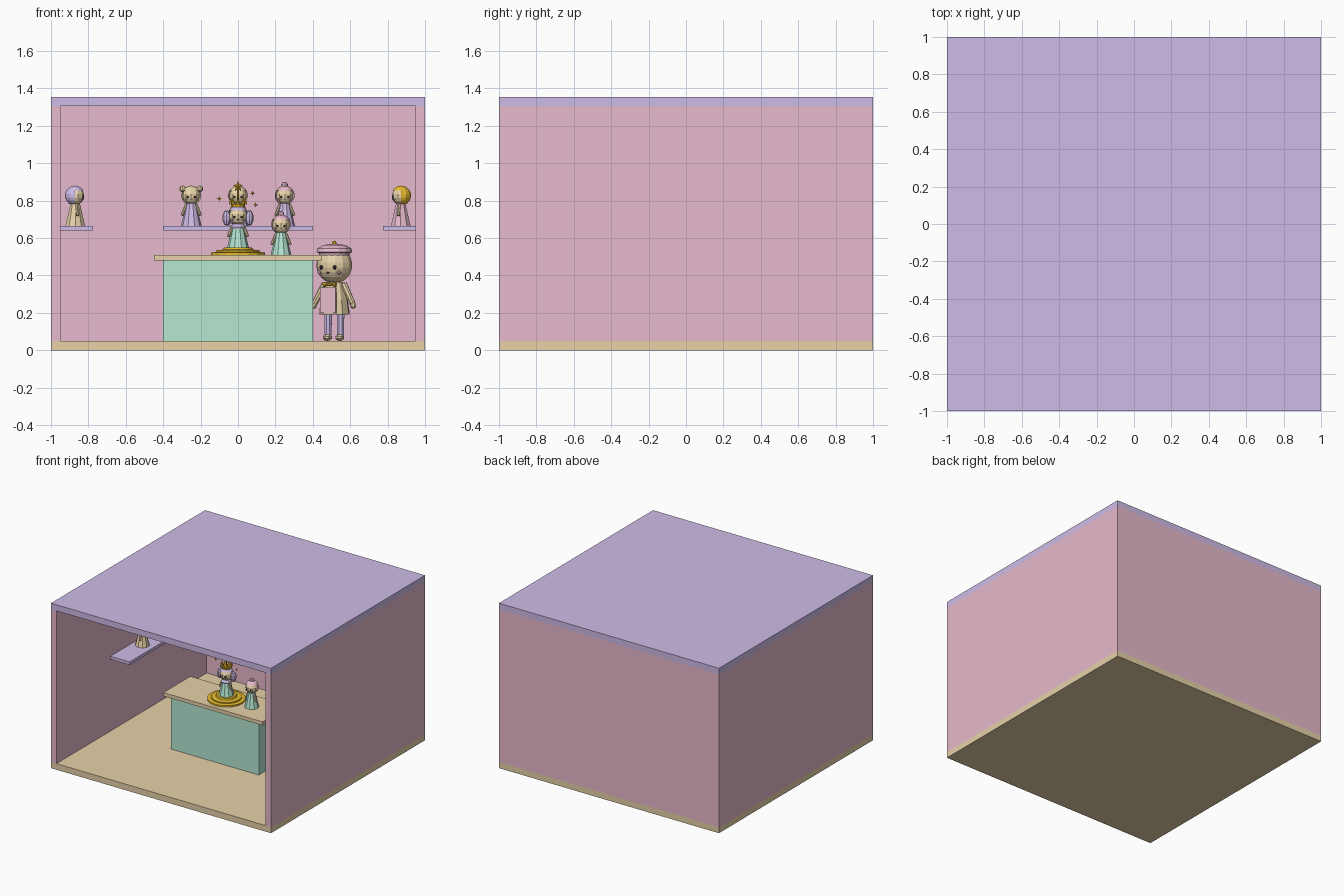
import bpy, bmesh, math
from mathutils import Matrix, Vector

cube = bpy.data.objects.get("Cube")
if cube:
    bpy.data.objects.remove(cube, do_unlink=True)


def material(name, rgb):
    lin = [((c / 255 + 0.055) / 1.055) ** 2.4 if c > 10 else c / 3294 for c in rgb] + [1]
    m = bpy.data.materials.new(name)
    m.use_nodes = True
    m.diffuse_color = lin
    m.node_tree.nodes["Principled BSDF"].inputs["Base Color"].default_value = lin
    return m


PINK = material("pastel pink", (248, 200, 220))
LAVENDER = material("lavender", (221, 202, 248))
MINT = material("mint", (195, 248, 226))
CREAM = material("cream", (249, 226, 182))
GOLD = material("gold", (245, 198, 50))
DARK = material("dark brown", (70, 50, 60))

I = Matrix.Identity(4)


def finish(name, bm, mat, frame=I):
    bmesh.ops.recalc_face_normals(bm, faces=bm.faces)
    bm.transform(frame)
    me = bpy.data.meshes.new(name)
    bm.to_mesh(me)
    bm.free()
    me.materials.append(mat)
    ob = bpy.data.objects.new(name, me)
    bpy.context.collection.objects.link(ob)
    return ob


def box(name, mat, lo, hi, frame=I):
    lo, hi = Vector(lo), Vector(hi)
    bm = bmesh.new()
    bmesh.ops.create_cube(bm, size=1)
    bm.transform(Matrix.Translation((lo + hi) / 2) @ Matrix.Diagonal((*(hi - lo), 1)))
    return finish(name, bm, mat, frame)


def ball(name, mat, centre, r, frame=I, scale=(1, 1, 1), seg=10, keep=None):
    bm = bmesh.new()
    bmesh.ops.create_uvsphere(bm, u_segments=seg, v_segments=max(5, seg - 3), radius=r)
    if keep:
        drop = [f for f in bm.faces if not keep(f.calc_center_median() / r)]
        bmesh.ops.delete(bm, geom=drop, context="FACES")
    bm.transform(Matrix.Translation(centre) @ Matrix.Diagonal((*scale, 1)))
    return finish(name, bm, mat, frame)


def lathe(name, mat, profile, frame=I, seg=10):
    # Closed solid of revolution from (radius, height) points
    bm = bmesh.new()
    rings = [[bm.verts.new((r * math.cos(math.tau * i / seg), r * math.sin(math.tau * i / seg), z))
              for i in range(seg)] for r, z in profile]
    for a, b in zip(rings, rings[1:]):
        for i in range(seg):
            j = (i + 1) % seg
            bm.faces.new((a[i], a[j], b[j], b[i]))
    bm.faces.new(rings[0])
    bm.faces.new(rings[-1])
    return finish(name, bm, mat, frame)


def rod(name, mat, a, b, ra, rb, frame=I):
    a, b = Vector(a), Vector(b)
    turn = (b - a).to_track_quat("Z", "Y").to_matrix().to_4x4()
    return lathe(name, mat, [(ra, 0), (rb, (b - a).length)],
                 frame @ Matrix.Translation(a) @ turn, 8)


def star(name, mat, centre, r, points, inner, frame=I):
    bm = bmesh.new()
    rim = []
    for i in range(points * 2):
        a, d = math.pi * i / points, r * (inner if i % 2 else 1)
        rim.append(bm.verts.new((d * math.sin(a), 0, d * math.cos(a))))
    tips = [bm.verts.new((0, s * r * 0.3, 0)) for s in (-1, 1)]
    for i in range(len(rim)):
        for t in tips:
            bm.faces.new((rim[i], rim[(i + 1) % len(rim)], t))
    bm.transform(Matrix.Translation(centre))
    return finish(name, bm, mat, frame)


def face(name, r, z, frame):
    # Eyes and mouth set on the front of a head, cheeks beside them
    for s, side in ((-1, "right"), (1, "left")):
        ball(f"{name}_{side}_eye", DARK, (s * r * 0.4, -r * 0.88, z - r * 0.12), r * 0.12, frame, seg=8)
        ball(f"{name}_{side}_cheek", PINK, (s * r * 0.58, -r * 0.72, z - r * 0.4), r * 0.11, frame, seg=6)
    ball(f"{name}_mouth", DARK, (0, -r * 0.87, z - r * 0.42), r * 0.08, frame, (1.5, 1, 0.6), 6)


def doll(name, loc, dress, hair, style, turn=0, size=1):
    frame = (Matrix.Translation(loc) @ Matrix.Rotation(turn, 4, "Z") @ Matrix.Scale(size, 4))
    lathe(f"{name}_dress", dress, [(0.055, 0), (0.043, 0.05), (0.026, 0.12)], frame)
    ball(f"{name}_head", CREAM, (0, 0, 0.16), 0.048, frame)
    face(name, 0.048, 0.16, frame)
    ball(f"{name}_hair", hair, (0, 0.002, 0.162), 0.053, frame, seg=12,
         keep=lambda c: c.y > 0.1 or c.z > 0.45)
    for s, side in ((-1, "right"), (1, "left")):
        rod(f"{name}_{side}_arm", CREAM, (s * 0.026, -0.005, 0.112), (s * 0.05, -0.012, 0.055),
            0.009, 0.008, frame)
        if style == "buns":
            ball(f"{name}_{side}_bun", hair, (s * 0.046, 0, 0.198), 0.018, frame, seg=8)
        if style == "pigtails":
            ball(f"{name}_{side}_pigtail", hair, (s * 0.058, 0.005, 0.15), 0.024, frame,
                 (0.9, 0.9, 1.7), 8)
    if style == "topknot":
        ball(f"{name}_topknot", hair, (0, 0, 0.217), 0.018, frame, seg=8)
    return frame


# Room shell, open at the front
box("floor", CREAM, (-1, -1, 0), (1, 1, 0.05))
box("ceiling", LAVENDER, (-1, -1, 1.305), (1, 1, 1.355))
box("back_wall", PINK, (-0.95, 0.95, 0.05), (0.95, 1, 1.305))
for s, side in ((-1, "right"), (1, "left")):
    box(f"{side}_wall", PINK, (min(s, s * 0.95), -1, 0.05), (max(s, s * 0.95), 1, 1.305))
    box(f"{side}_shelf", LAVENDER, (min(s * 0.95, s * 0.775), -0.3, 0.64),
        (max(s * 0.95, s * 0.775), 0.3, 0.665))
box("back_shelf", LAVENDER, (-0.4, 0.78, 0.64), (0.4, 0.95, 0.665))

# Counter
box("counter_body", MINT, (-0.4, -0.3, 0.05), (0.4, 0, 0.48))
box("counter_top", CREAM, (-0.45, -0.325, 0.48), (0.45, 0.025, 0.51))

# Shelf dolls
doll("bun_doll", (-0.25, 0.865, 0.665), LAVENDER, CREAM, "buns")
doll("middle_doll", (0, 0.865, 0.665), LAVENDER, CREAM, "plain")
doll("topknot_doll", (0.25, 0.865, 0.665), LAVENDER, PINK, "topknot")
doll("right_shelf_doll", (-0.87, 0, 0.665), CREAM, LAVENDER, "plain", math.pi / 2)
doll("left_shelf_doll", (0.87, 0, 0.665), PINK, GOLD, "plain", -math.pi / 2)

# Display dolls on the counter
doll("small_doll", (0.23, -0.15, 0.51), MINT, PINK, "topknot")
stand = Matrix.Translation((0, -0.15, 0.51))
lathe("gold_pedestal", GOLD, [(0.145, 0), (0.145, 0.012), (0.115, 0.015), (0.115, 0.025),
                              (0.08, 0.028), (0.075, 0.04)], stand, 16)
crown_frame = doll("princess", (0, -0.15, 0.55), MINT, LAVENDER, "pigtails", 0, 1.05)
lathe("princess_collar", LAVENDER, [(0.036, 0.095), (0.04, 0.105), (0.028, 0.118)], crown_frame)
lathe("crown_band", GOLD, [(0.034, 0.205), (0.036, 0.222)], crown_frame)
for i in range(8):
    a = math.tau * i / 8
    p = Vector((0.035 * math.cos(a), 0.035 * math.sin(a), 0.22))
    rod("crown_spike", GOLD, p, p * 1.1 + Vector((0, 0, 0.012)), 0.011, 0.001, crown_frame)
star("crown_star", GOLD, (0, -0.15, 0.875), 0.03, 5, 0.42)
rod("star_stem", GOLD, (0, -0.15, 0.775), (0, -0.15, 0.86), 0.005, 0.004)
for x, z in ((-0.1, 0.81), (0.078, 0.84), (0.094, 0.777)):
    star("sparkle", GOLD, (x, -0.15, z), 0.014, 4, 0.4)

# Shopkeeper beside the counter, turned slightly towards it
keeper = Matrix.Translation((0.515, 0.1, 0.05)) @ Matrix.Rotation(-0.4, 4, "Z")
lathe("keeper_tunic", CREAM, [(0.085, 0.14), (0.074, 0.22), (0.048, 0.315)], keeper)
ball("keeper_head", CREAM, (0, 0, 0.405), 0.097, keeper, seg=14)
face("keeper", 0.097, 0.405, keeper)
box("apron", PINK, (-0.045, -0.087, 0.15), (0.045, -0.079, 0.285), keeper)
lathe("cap", PINK, [(0.08, 0.455), (0.083, 0.47), (0.096, 0.475), (0.09, 0.495), (0.06, 0.512), (0.02, 0.518)],
      keeper, 14)
ball("cap_bobble", GOLD, (0, 0, 0.522), 0.014, keeper, seg=8)
ball("bow_knot", GOLD, (0, -0.065, 0.302), 0.01, keeper, seg=8)
for s, side in ((-1, "right"), (1, "left")):
    rod(f"bow_{side}_loop", GOLD, (0, -0.065, 0.302), (s * 0.035, -0.062, 0.302), 0.003, 0.014, keeper)
    rod(f"keeper_{side}_leg", LAVENDER, (s * 0.036, 0, 0.03), (s * 0.036, 0, 0.15), 0.02, 0.022, keeper)
    ball(f"keeper_{side}_shoe", CREAM, (s * 0.036, -0.01, 0.018), 0.024, keeper, (1, 1.4, 0.75), 8)
    rod(f"keeper_{side}_arm", CREAM, (s * 0.055, 0, 0.305), (s * 0.11, -0.01, 0.2), 0.018, 0.016, keeper)
    ball(f"keeper_{side}_hand", CREAM, (s * 0.114, -0.01, 0.19), 0.018, keeper, seg=8)
